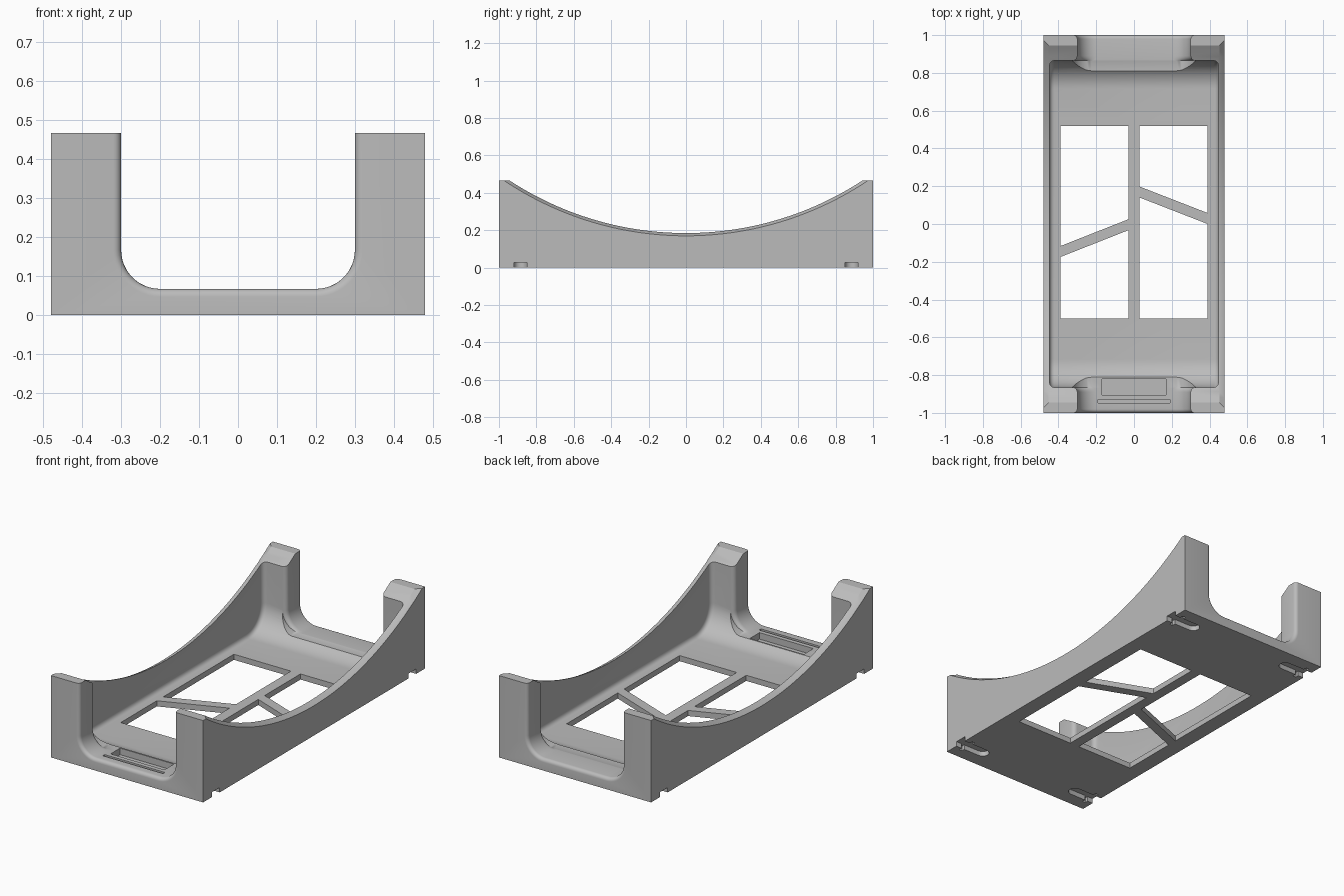
import bpy, bmesh
from math import sin, cos, pi, sqrt

cube = bpy.data.objects.get("Cube")
if cube:
    bpy.data.objects.remove(cube, do_unlink=True)

grey = bpy.data.materials.new("matte grey")
grey.use_nodes = True
colour = (0.5, 0.5, 0.5, 1)
grey.diffuse_color = colour
grey.node_tree.nodes["Principled BSDF"].inputs["Base Color"].default_value = colour

LENGTH, WIDTH, TOP = 2.0, 0.96, 0.467
FLOOR, WALL_X, WALL_Y = 0.032, 0.447, 0.865


def finish(bm, name):
    bmesh.ops.recalc_face_normals(bm, faces=bm.faces)
    mesh = bpy.data.meshes.new(name)
    bm.to_mesh(mesh)
    bm.free()
    mesh.materials.append(grey)
    obj = bpy.data.objects.new(name, mesh)
    bpy.context.collection.objects.link(obj)
    return obj


def loft(name, rings):
    """Closed solid through matching rings of points."""
    bm = bmesh.new()
    loops = [[bm.verts.new(p) for p in ring] for ring in rings]
    n = len(loops[0])
    for a, b in zip(loops, loops[1:]):
        for i in range(n):
            j = (i + 1) % n
            bm.faces.new((a[i], a[j], b[j], b[i]))
    bm.faces.new(loops[0])
    bm.faces.new(loops[-1])
    return finish(bm, name)


def prism(name, outline, z0, z1):
    return loft(name, [[(x, y, z) for x, y in outline] for z in (z0, z1)])


def box(name, x0, x1, y0, y1, z0, z1):
    return prism(name, [(x0, y0), (x1, y0), (x1, y1), (x0, y1)], z0, z1)


def cut(obj, cutter):
    cutter.hide_render = True
    mod = obj.modifiers.new("cut", "BOOLEAN")
    mod.operation = "DIFFERENCE"
    mod.solver = "EXACT"
    mod.object = cutter
    bpy.context.view_layer.objects.active = obj
    bpy.ops.object.modifier_apply(modifier=mod.name)
    bpy.data.objects.remove(cutter, do_unlink=True)


# Hollow inside with a large curve at each end and a small one along the sides
def cavity():
    r, steps = 0.15, 14
    half = [(WALL_Y, 0.7)]
    for i in range(steps + 1):
        t = i / steps * pi / 2
        half.append((WALL_Y - r + r * cos(t), FLOOR + r - r * sin(t)))
    profile = half + [(-y, z) for y, z in reversed(half)]
    obj = loft("cavity_cutter", [[(x, y, z) for y, z in profile] for x in (-WALL_X, WALL_X)])
    bm = bmesh.new()
    bm.from_mesh(obj.data)
    rim = [e for e in bm.edges
           if abs(e.verts[0].co.x - e.verts[1].co.x) < 0.01
           and min(v.co.z for v in e.verts) < 0.6]
    bmesh.ops.bevel(bm, geom=rim, offset=0.025, segments=4, profile=0.5, affect="EDGES")
    bmesh.ops.recalc_face_normals(bm, faces=bm.faces)
    bm.to_mesh(obj.data)
    bm.free()
    return obj


# Sweeping arc over the side walls, with the rim sloping outwards
def rim_cutter():
    def arc(y, low, half_chord):
        sag = TOP - low
        radius = (half_chord ** 2 + sag ** 2) / (2 * sag)
        return low + radius - sqrt(radius ** 2 - y ** 2)

    rings = []
    for i in range(65):
        y = -1.05 + 2.1 * i / 64
        hi, lo = arc(y, 0.185, 0.945), arc(y, 0.17, 0.975)
        out = lo - (hi - lo) * 0.7
        half = [(0.452, hi), (0.5, out), (0.5, 0.8)]
        ring = half + [(-x, z) for x, z in reversed(half)]
        rings.append([(x, y, z) for x, z in ring])
    return loft("rim_cutter", rings)


# U-shaped end opening with rounded edges outside and inside
def opening(side):
    def ring(y, grow, flare):
        half = [(0.3 + grow + flare, 0.6)]
        for i in range(13):
            t = i / 12 * pi / 2
            half.append((0.2 + flare + (0.1 + grow) * cos(t),
                         0.167 - (0.1 + grow) * sin(t)))
        pts = half + [(-x, z) for x, z in reversed(half)]
        return [(x, side * y, z) for x, z in pts]

    ro, ri = 0.02, 0.025
    angles = [i / 5 * pi / 2 for i in range(6)]
    rings = [ring(1.05, ro, 0)]
    rings += [ring(1 - ro + ro * sin(t), ro - ro * cos(t), 0) for t in reversed(angles)]
    rings += [ring(WALL_Y + ri - ri * sin(t), 0, ri - ri * cos(t)) for t in angles]
    rings.append(ring(0.7, 0, ri))
    return loft("opening_cutter", rings)


# Keyhole notch under each corner
def notch(sx, sy):
    w, mid = 0.035, 0.885
    pts = [(0.52, -w), (0.445, -w), (0.445, -0.055), (0.425, -0.055), (0.425, -w)]
    pts += [(0.325 - w * sin(t), -w * cos(t)) for t in [i / 8 * pi for i in range(9)]]
    pts += [(0.425, w), (0.425, 0.055), (0.445, 0.055), (0.445, w), (0.52, w)]
    return prism("notch_cutter", [(sx * x, sy * (mid + y)) for x, y in pts], -0.05, 0.028)


tray = box("cradle_tray", -WIDTH / 2, WIDTH / 2, -LENGTH / 2, LENGTH / 2, 0, TOP)
cut(tray, rim_cutter())
cut(tray, cavity())
for side in (-1, 1):
    cut(tray, opening(side))

# Floor windows, split by a centre bar and one slanting rib on each side
IN, OUT, NEAR, FAR = 0.03, 0.39, -0.5, 0.52
for sx, y_in, y_out in ((1, 0.14, 0.0), (-1, -0.033, -0.175)):
    lower = [(IN, NEAR), (OUT, NEAR), (OUT, y_out), (IN, y_in)]
    upper = [(IN, y_in + 0.058), (OUT, y_out + 0.058), (OUT, FAR), (IN, FAR)]
    for outline in (lower, upper):
        cut(tray, prism("window_cutter", [(sx * x, y) for x, y in outline], -0.1, 0.1))

# Shallow recess and slit in the front sill
cut(tray, box("recess_cutter", -0.17, 0.17, -0.905, -0.82, 0.03, 0.15))
cut(tray, box("slit_cutter", -0.19, 0.19, -0.947, -0.93, 0.02, 0.15))

for sx in (-1, 1):
    for sy in (-1, 1):
        cut(tray, notch(sx, sy))

bpy.ops.object.select_all(action="DESELECT")
tray.select_set(True)
bpy.context.view_layer.objects.active = tray
bpy.ops.object.shade_smooth_by_angle(angle=pi / 6)
